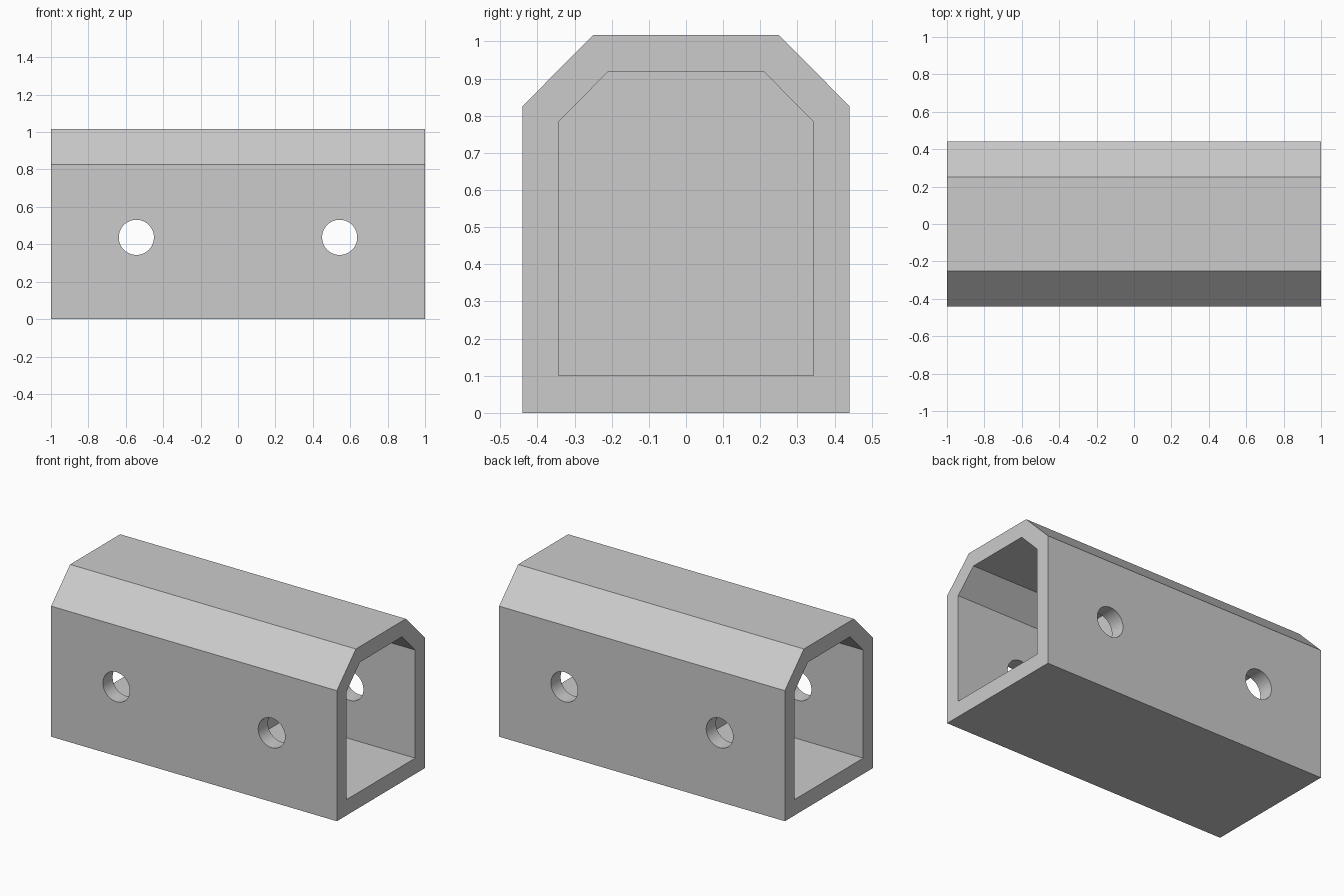
import bpy, bmesh, math
from mathutils import Matrix

cube = bpy.data.objects.get("Cube")
if cube:
    bpy.data.objects.remove(cube, do_unlink=True)

grey = bpy.data.materials.new("plain_grey")
grey.use_nodes = True
colour = (0.6, 0.6, 0.6, 1)
grey.diffuse_color = colour
grey.node_tree.nodes["Principled BSDF"].inputs["Base Color"].default_value = colour

half_length = 1.0
half_web = 0.087      # cross wall in the middle
bore_x = (half_length + half_web) / 2
bore_z = 0.437
bore_radius = 0.094


def make_object(name, bm):
    bmesh.ops.recalc_face_normals(bm, faces=bm.faces)
    mesh = bpy.data.meshes.new(name)
    bm.to_mesh(mesh)
    bm.free()
    mesh.materials.append(grey)
    obj = bpy.data.objects.new(name, mesh)
    bpy.context.collection.objects.link(obj)
    return obj


def prism(name, half_profile, x0, x1):
    """Mirror a half profile (y, z) and extrude it along x."""
    outline = half_profile + [(-y, z) for y, z in reversed(half_profile)]
    bm = bmesh.new()
    face = bm.faces.new([bm.verts.new((x0, y, z)) for y, z in outline])
    new = bmesh.ops.extrude_face_region(bm, geom=[face])["geom"]
    verts = [v for v in new if isinstance(v, bmesh.types.BMVert)]
    bmesh.ops.translate(bm, verts=verts, vec=(x1 - x0, 0, 0))
    return make_object(name, bm)


def bore(name, x):
    bm = bmesh.new()
    turn = Matrix.Translation((x, 0, bore_z)) @ Matrix.Rotation(math.pi / 2, 4, "X")
    bmesh.ops.create_cone(bm, cap_ends=True, segments=64, radius1=bore_radius,
                          radius2=bore_radius, depth=1.2, matrix=turn)
    return make_object(name, bm)


# Block with chamfered top edges
outer = [(0.44, 0), (0.44, 0.826), (0.25, 1.017)]
inner = [(0.343, 0.10), (0.343, 0.784), (0.21, 0.918)]
housing = prism("housing", outer, -half_length, half_length)

# Pocket from each end and a cross bore through each pocket
cutters = []
for side, sign in (("right", -1), ("left", 1)):
    cutters.append(prism(side + "_pocket_cutter", inner, sign * half_web, sign * 1.2))
    cutters.append(bore(side + "_bore_cutter", sign * bore_x))

bpy.context.view_layer.objects.active = housing
for cutter in cutters:
    cutter.hide_render = True
    cut = housing.modifiers.new(cutter.name, "BOOLEAN")
    cut.operation = "DIFFERENCE"
    cut.solver = "EXACT"
    cut.object = cutter
    bpy.ops.object.modifier_apply(modifier=cut.name)
    bpy.data.objects.remove(cutter, do_unlink=True)

# Smooth bores, crisp edges elsewhere
bpy.ops.object.select_all(action="DESELECT")
housing.select_set(True)
bpy.ops.object.shade_smooth_by_angle(angle=math.radians(30))
